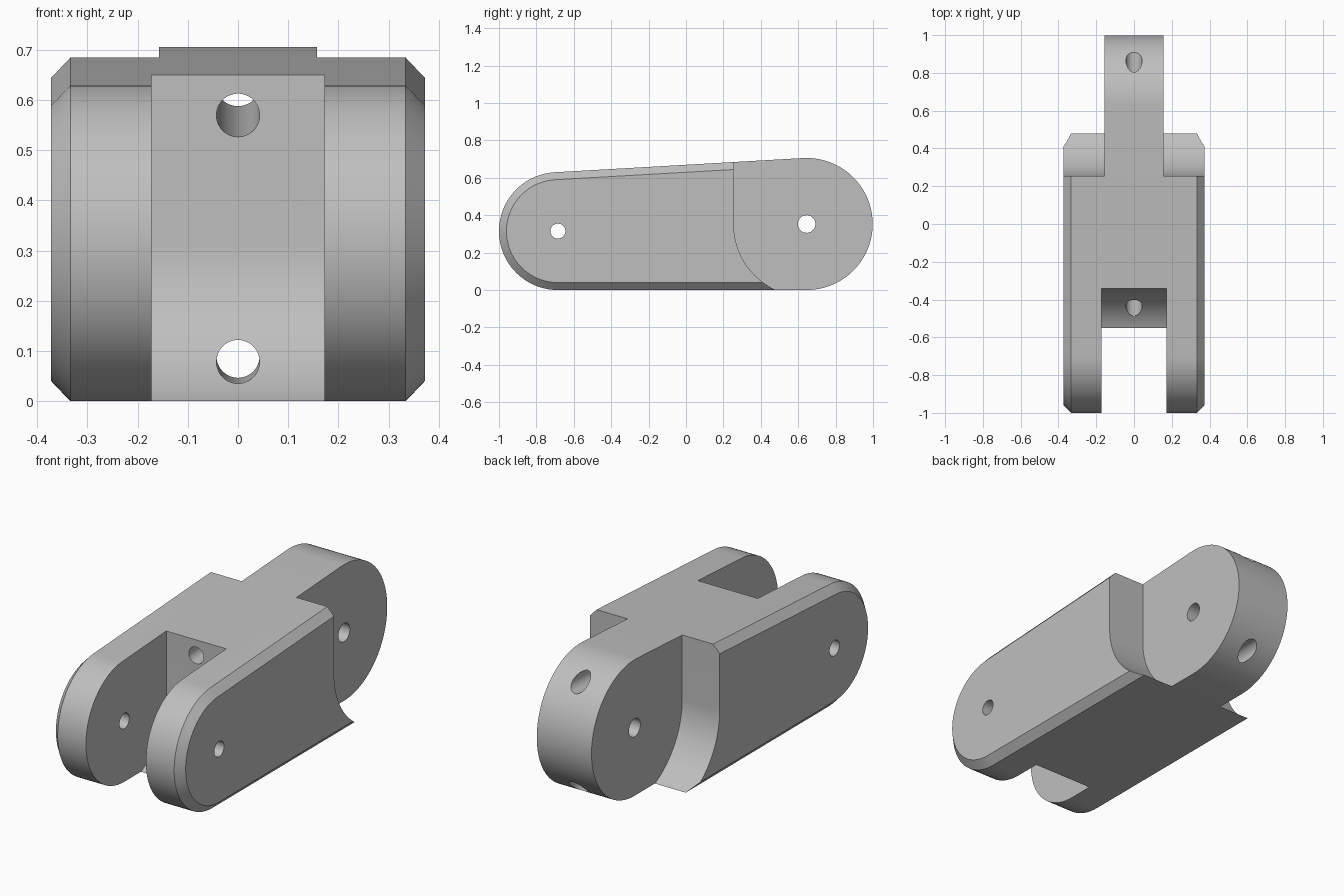
import bpy, bmesh
from math import radians, sin, cos, asin, atan2, hypot
from mathutils import Vector

cube = bpy.data.objects.get("Cube")
if cube:
    bpy.data.objects.remove(cube)

# Material
grey = bpy.data.materials.new("light grey")
grey.use_nodes = True
colour = (0.52, 0.52, 0.52, 1)
grey.diffuse_color = colour
grey.node_tree.nodes["Principled BSDF"].inputs["Base Color"].default_value = colour

# Pivot centres (y, z); each pivot's end radius equals its height
FRONT, REAR = (-0.685, 0.315), (0.645, 0.353)
HALF_WIDTH, CHAMFER = 0.372, 0.038
TONGUE, SLOT = 0.157, 0.172


def arc(centre, radius, start, end, steps=48):
    angles = [radians(start + (end - start) * i / steps) for i in range(steps + 1)]
    return [(centre[0] + radius * cos(a), centre[1] + radius * sin(a)) for a in angles]


def capsule(inset):
    """Side outline: two round ends joined by tangent lines."""
    dy, dz = REAR[0] - FRONT[0], REAR[1] - FRONT[1]
    tilt = atan2(dz, dy) + asin(dz / hypot(dy, dz))
    top = 90 + tilt * 180 / 3.14159265
    return (arc(REAR, REAR[1] - inset, -90, top)
            + arc(FRONT, FRONT[1] - inset, top, 270))


def loft(name, sections):
    """Closed solid through (x, outline) sections."""
    bm = bmesh.new()
    rings = [[bm.verts.new((x, y, z)) for y, z in outline] for x, outline in sections]
    for a, b in zip(rings, rings[1:]):
        for i in range(len(a)):
            j = (i + 1) % len(a)
            bm.faces.new((a[i], a[j], b[j], b[i]))
    bm.faces.new(rings[0])
    bm.faces.new(rings[-1])
    bmesh.ops.recalc_face_normals(bm, faces=bm.faces)
    mesh = bpy.data.meshes.new(name)
    bm.to_mesh(mesh)
    bm.free()
    ob = bpy.data.objects.new(name, mesh)
    bpy.context.collection.objects.link(ob)
    mesh.materials.append(grey)
    return ob


def rod(name, start, end, radius):
    """Cylinder between two points."""
    start, end = Vector(start), Vector(end)
    bpy.ops.mesh.primitive_cylinder_add(vertices=48, radius=radius,
                                        depth=(end - start).length,
                                        location=(start + end) / 2)
    ob = bpy.context.object
    ob.name = name
    ob.rotation_euler = (end - start).to_track_quat("Z", "Y").to_euler()
    ob.data.materials.append(grey)
    return ob


# Chamfered link body
link = loft("link_body", [(-HALF_WIDTH, capsule(0.04)),
                          (CHAMFER - HALF_WIDTH, capsule(0)),
                          (HALF_WIDTH - CHAMFER, capsule(0)),
                          (HALF_WIDTH, capsule(0.04))])

# Rear shoulders, cut away on both sides of the tongue
shoulder = [(1.3, 1), (REAR[0] - 0.39, 1)] + arc(REAR, 0.39, 180, 270) + [(1.3, REAR[1] - 0.39)]
cutters = [loft("shoulder_cutter", [(s * TONGUE, shoulder), (s * 0.5, shoulder)])
           for s in (-1, 1)]

# Front fork slot
slot = [(-1.3, 1), (FRONT[0] + 0.343, 1)] + arc(FRONT, 0.343, 0, -90) + [(-1.3, FRONT[1] - 0.343)]
cutters.append(loft("fork_slot_cutter", [(-SLOT, slot), (SLOT, slot)]))

# Pivot pin holes
for name, (y, z), r in (("front_pin_cutter", FRONT, 0.04), ("rear_pin_cutter", REAR, 0.047)):
    cutters.append(rod(name, (-0.6, y, z), (0.6, y, z), r))

# Lengthwise cable holes
cutters.append(rod("upper_cable_cutter", (0, -0.6, 0.557), (0, 1.2, 0.645), 0.043))
cutters.append(rod("lower_cable_cutter", (0, -0.75, 0.076), (0, 1.2, 0.093), 0.043))

# Apply the cuts
for cutter in cutters:
    cutter.hide_render = True
    cut = link.modifiers.new(cutter.name, "BOOLEAN")
    cut.operation, cut.solver, cut.object = "DIFFERENCE", "EXACT", cutter
bpy.ops.object.select_all(action="DESELECT")
bpy.context.view_layer.objects.active = link
link.select_set(True)
for cut in list(link.modifiers):
    bpy.ops.object.modifier_apply(modifier=cut.name)
for cutter in cutters:
    bpy.data.objects.remove(cutter)
bpy.ops.object.shade_smooth_by_angle(angle=radians(25))
